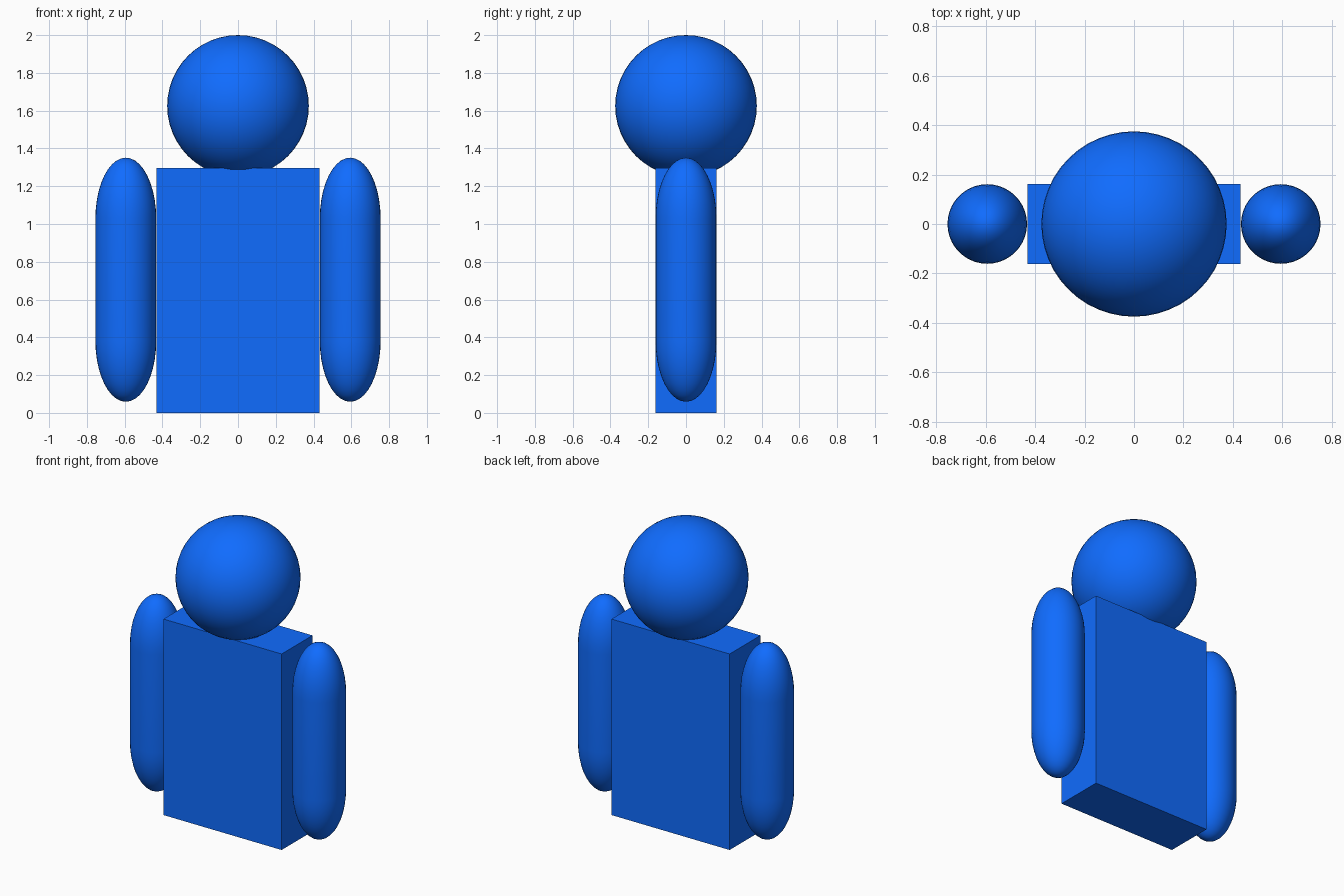
import bpy, bmesh, math

if "Cube" in bpy.data.objects:
    bpy.data.objects.remove(bpy.data.objects["Cube"])

blue = bpy.data.materials.new("blue")
blue.diffuse_color = (0.005, 0.15, 1.0, 1.0)
blue.use_nodes = True
blue.node_tree.nodes["Principled BSDF"].inputs["Base Color"].default_value = blue.diffuse_color


def finish(name, smooth=True):
    ob = bpy.context.object
    ob.name = name
    ob.data.materials.append(blue)
    if smooth:
        bpy.ops.object.shade_smooth_by_angle(angle=math.radians(40))
    return ob


# Torso: plain flat box
bpy.ops.mesh.primitive_cube_add(size=1, location=(0, 0, 0.648))
torso = bpy.context.object
torso.scale = (0.864, 0.322, 1.296)
bpy.ops.object.transform_apply(location=False, rotation=False, scale=True)
finish("torso", smooth=False)

# Head: sphere sunk slightly into the torso
bpy.ops.mesh.primitive_uv_sphere_add(segments=48, ring_count=24, radius=0.375,
                                     location=(0, 0, 1.625))
finish("head")


# Arms: a sphere split at its equator, then stretched into a tall capsule
def add_arm(name, side):
    radius, cap, half_shaft = 0.161, 0.323, 0.323
    bm = bmesh.new()
    bmesh.ops.create_uvsphere(bm, u_segments=40, v_segments=20, radius=1)
    equator = [e for e in bm.edges if all(abs(v.co.z) < 1e-4 for v in e.verts)]
    upper = [f for f in bm.faces if f.calc_center_median().z > 0]
    bmesh.ops.split_edges(bm, edges=equator)
    upper_verts = {v for f in upper for v in f.verts}
    for v in bm.verts:
        shift = half_shaft if v in upper_verts else -half_shaft
        v.co = (v.co.x * radius, v.co.y * radius, v.co.z * cap + shift)
    rims = [e for e in bm.edges if e.is_boundary]
    bmesh.ops.bridge_loops(bm, edges=rims)
    bmesh.ops.recalc_face_normals(bm, faces=bm.faces)
    mesh = bpy.data.meshes.new(name)
    bm.to_mesh(mesh)
    bm.free()
    ob = bpy.data.objects.new(name, mesh)
    ob.location = (side * 0.594, 0, 0.705)
    bpy.context.collection.objects.link(ob)
    bpy.ops.object.select_all(action='DESELECT')
    bpy.context.view_layer.objects.active = ob
    ob.select_set(True)
    finish(name)


for name, side in (("left_arm", -1), ("right_arm", 1)):
    add_arm(name, side)
